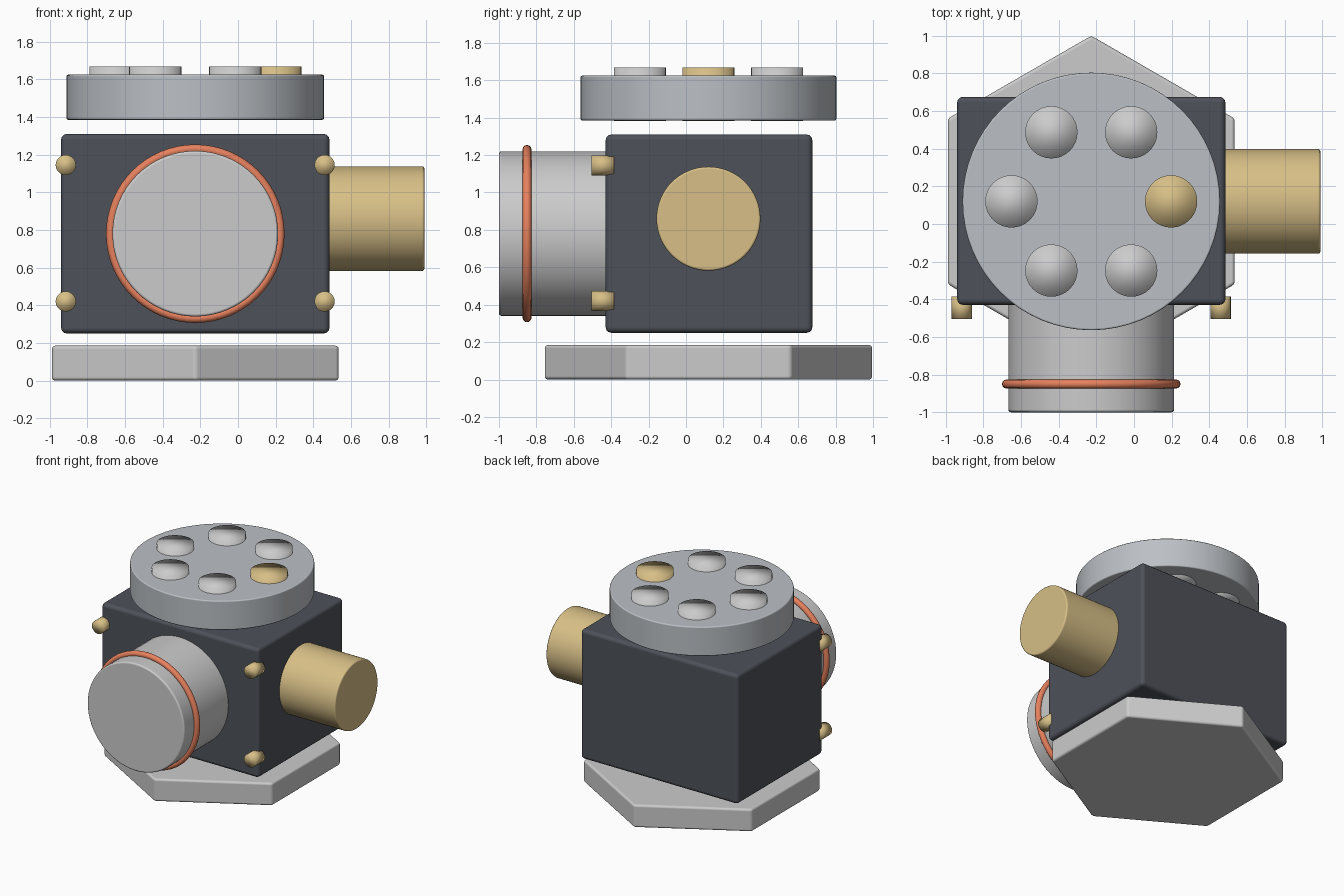
import bpy
from math import radians, pi, sin, cos

if "Cube" in bpy.data.objects:
    bpy.data.objects.remove(bpy.data.objects["Cube"])

CX, CY = -0.227, 0.12          # vertical axis shared by base, body and disc


def material(name, rgb):
    m = bpy.data.materials.new(name)
    m.diffuse_color = (*rgb, 1)
    m.use_nodes = True
    m.node_tree.nodes["Principled BSDF"].inputs["Base Color"].default_value = m.diffuse_color
    return m


WHITE = material("warm_white", (0.70, 0.69, 0.67))
DARK = material("dark_grey", (0.075, 0.083, 0.10))
SILVER = material("silver", (0.50, 0.53, 0.56))
PALE = material("pale_grey", (0.68, 0.69, 0.71))
GOLD = material("gold", (0.68, 0.52, 0.24))
COPPER = material("copper", (0.80, 0.22, 0.11))


def finish(name, mat, bevel=0.0, segments=3, smooth_all=False):
    ob = bpy.context.object
    ob.name = name
    ob.data.materials.append(mat)
    bpy.ops.object.transform_apply(location=False, rotation=True, scale=True)
    if bevel:
        b = ob.modifiers.new("Bevel", 'BEVEL')
        b.width, b.segments = bevel, segments
        b.limit_method, b.angle_limit = 'ANGLE', radians(30)
        b.harden_normals = True
    if smooth_all:
        bpy.ops.object.shade_smooth()
    else:
        bpy.ops.object.shade_smooth_by_angle(angle=radians(35))
    return ob


def cylinder(name, start, axis, length, radius, mat, verts=64, **kw):
    """Cylinder starting at a point and running along x, y or z."""
    loc = list(start)
    loc["xyz".index(axis)] += length / 2
    rot = {'x': (0, pi / 2, 0), 'y': (pi / 2, 0, 0), 'z': (0, 0, 0)}[axis]
    bpy.ops.mesh.primitive_cylinder_add(vertices=verts, radius=radius, depth=length,
                                        location=loc, rotation=rot)
    return finish(name, mat, **kw)


# Hexagonal base plate, one corner pointing back
cylinder("base_plate", (CX, CY, 0), 'z', 0.185, 0.88, WHITE, verts=6, bevel=0.018)

# Main housing
bpy.ops.mesh.primitive_cube_add(size=1, location=(CX, 0.123, 0.78))
bpy.context.object.scale = (1.425, 1.105, 1.06)
finish("body_housing", DARK, bevel=0.03)

# Front barrel with its ring
cylinder("front_barrel", (CX, -1.0, 0.78), 'y', 0.62, 0.44, PALE, bevel=0.014)
bpy.ops.mesh.primitive_torus_add(major_radius=0.45, minor_radius=0.024,
                                 major_segments=64, minor_segments=12,
                                 location=(CX, -0.85, 0.78), rotation=(pi / 2, 0, 0))
finish("barrel_ring", COPPER, smooth_all=True)

# Side drum
cylinder("side_drum", (0.44, CY, 0.86), 'x', 0.55, 0.278, GOLD, bevel=0.012)

# Corner screws on the front face
for x in (-0.915, 0.46):
    for z in (0.42, 1.145):
        cylinder("corner_screw", (x, -0.505, z), 'y', 0.12, 0.054, GOLD,
                 verts=20, smooth_all=True)

# Top disc with six through-set plugs, one of them gold
cylinder("top_disc", (CX, CY, 1.385), 'z', 0.24, 0.684, SILVER, bevel=0.01)
for i in range(6):
    a = i * pi / 3
    cylinder("disc_plug", (CX + 0.424 * cos(a), CY + 0.424 * sin(a), 1.383), 'z', 0.284, 0.139,
             PALE if i else GOLD, verts=32, smooth_all=True)
